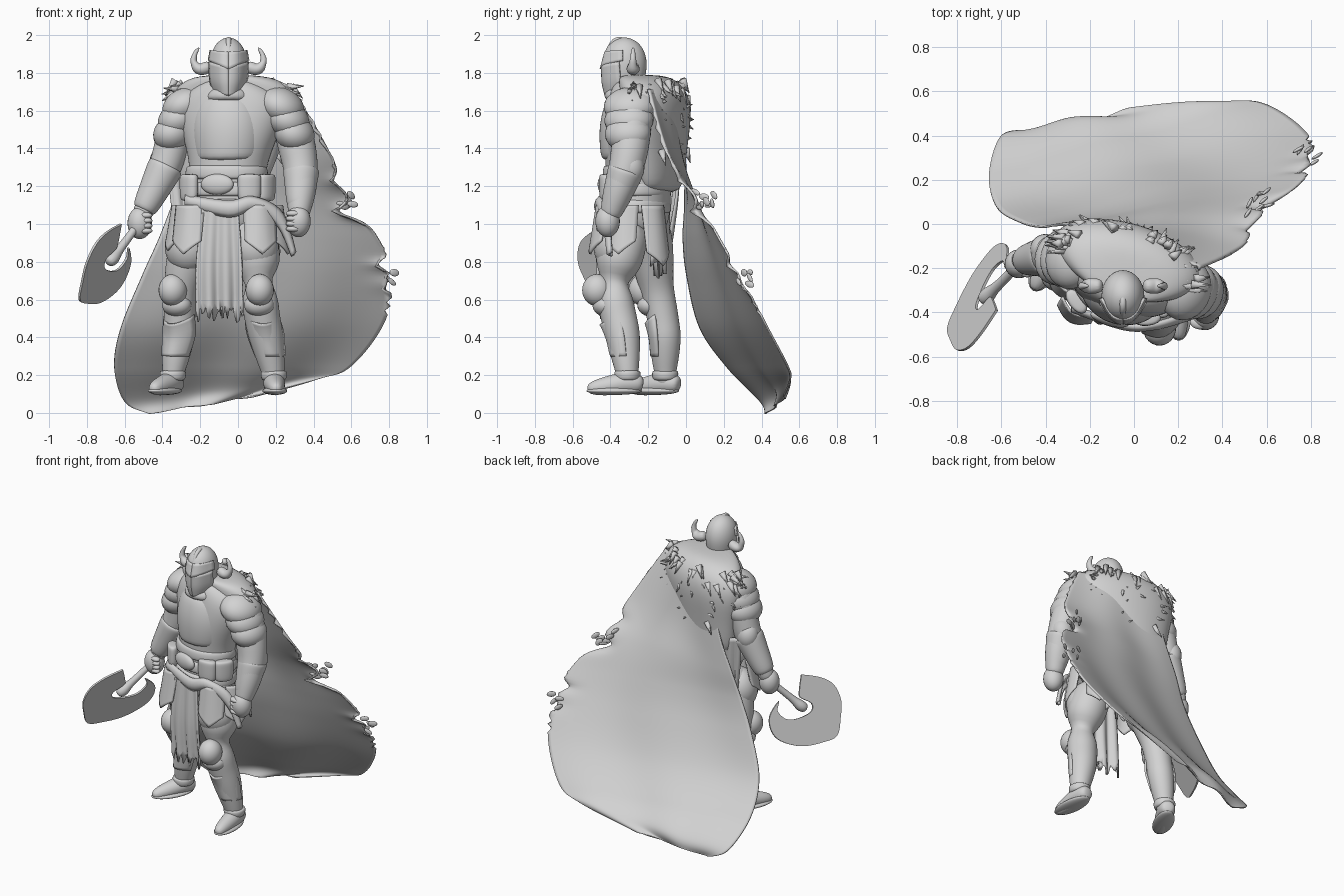
import bpy, bmesh, math, random
from mathutils import Vector, Matrix

random.seed(4)
if "Cube" in bpy.data.objects:
    bpy.data.objects.remove(bpy.data.objects["Cube"])

grey = bpy.data.materials.new("plain_grey")
grey.use_nodes = True
grey.diffuse_color = (0.65, 0.65, 0.65, 1)
grey.node_tree.nodes["Principled BSDF"].inputs["Base Color"].default_value = grey.diffuse_color
TURN = math.radians(-16)   # the body is turned to its right


def finish(name, bm, smooth=True, subsurf=0, thick=0):
    bmesh.ops.recalc_face_normals(bm, faces=bm.faces)
    me = bpy.data.meshes.new(name)
    bm.to_mesh(me)
    bm.free()
    me.materials.append(grey)
    if smooth:
        me.shade_smooth()
    ob = bpy.data.objects.new(name, me)
    bpy.context.collection.objects.link(ob)
    if thick:
        mod = ob.modifiers.new("thickness", 'SOLIDIFY')
        mod.thickness, mod.offset = thick, 0
    if subsurf:
        mod = ob.modifiers.new("smooth", 'SUBSURF')
        mod.levels = mod.render_levels = subsurf
    return ob


def skin(name, loops):
    """Closed skin over a stack of point loops."""
    bm = bmesh.new()
    rows = [[bm.verts.new(p) for p in loop] for loop in loops]
    n = len(rows[0])
    for a, b in zip(rows, rows[1:]):
        for i in range(n):
            j = (i + 1) % n
            bm.faces.new((a[i], a[j], b[j], b[i]))
    bm.faces.new(rows[0])
    bm.faces.new(rows[-1])
    return finish(name, bm, subsurf=2)


def circle(n=16):
    return [(math.cos(2 * math.pi * i / n), math.sin(2 * math.pi * i / n)) for i in range(n)]


def stack(name, rings, turn=TURN):
    """Horizontal ellipses (x, y, z, rx, ry)."""
    rot = Matrix.Rotation(turn, 3, 'Z')
    return skin(name, [[Vector((x, y, z)) + rot @ Vector((c * rx, s * ry, 0)) for c, s in circle()]
                       for x, y, z, rx, ry in rings])


def tube(name, pts, n=12):
    """Round rings (x, y, z, r) square to the path."""
    loops = []
    for i, p in enumerate(pts):
        d = Vector(pts[min(i + 1, len(pts) - 1)][:3]) - Vector(pts[max(i - 1, 0)][:3])
        q = d.to_track_quat('Z', 'Y')
        loops.append([Vector(p[:3]) + q @ Vector((c * p[3], s * p[3], 0)) for c, s in circle(n)])
    return skin(name, loops)


def ball(name, loc, size, turn=TURN, tilt=0):
    bm = bmesh.new()
    m = Matrix.Translation(loc) @ Matrix.Rotation(turn, 4, 'Z') @ Matrix.Rotation(tilt, 4, 'Y')
    bmesh.ops.create_uvsphere(bm, u_segments=24, v_segments=14, radius=1,
                              matrix=m @ Matrix.Diagonal((*size, 1)))
    return finish(name, bm)


def spline(pts, t):
    """Smooth point along a list of points, t from 0 to 1."""
    f = t * (len(pts) - 1)
    i = min(int(f), len(pts) - 2)
    f -= i
    a, b, c, d = (Vector(pts[max(0, min(k, len(pts) - 1))]) for k in range(i - 1, i + 3))
    return 0.5 * (2 * b + (c - a) * f + (2 * a - 5 * b + 4 * c - d) * f**2 + (3 * b - a - 3 * c + d) * f**3)


def sheet(name, left, right, nu, nv, shape, thick=0.012):
    """Cloth or plate between two edges; shape(u, v) offsets it."""
    bm = bmesh.new()
    grid = []
    for j in range(nv + 1):
        v = j / nv
        a, b = spline(left, v), spline(right, v)
        grid.append([bm.verts.new(a.lerp(b, i / nu) + shape(i / nu, v)) for i in range(nu + 1)])
    for j in range(nv):
        for i in range(nu):
            bm.faces.new((grid[j][i], grid[j][i + 1], grid[j + 1][i + 1], grid[j + 1][i]))
    return finish(name, bm, thick=thick)


# Torso, armour bands and fur mantle
stack("torso", [(-.05, -.25, .92, .15, .13), (-.06, -.25, 1.05, .22, .17), (-.06, -.25, 1.2, .21, .17),
                (-.05, -.25, 1.33, .21, .18), (-.04, -.24, 1.48, .27, .19), (-.03, -.23, 1.63, .31, .18),
                (-.04, -.25, 1.72, .22, .14), (-.045, -.28, 1.78, .08, .08)])
stack("chest_plate", [(-.06, -.29, 1.33, .17, .15), (-.05, -.29, 1.36, .185, .165), (-.05, -.285, 1.5, .21, .18),
                      (-.05, -.28, 1.62, .19, .16), (-.05, -.28, 1.7, .12, .12)])
for z in (1.1, 1.19, 1.28):
    stack("waist_band", [(-.06, -.26, z - .045, .21, .165), (-.06, -.26, z - .04, .23, .185),
                         (-.06, -.26, z + .03, .225, .18), (-.06, -.26, z + .035, .19, .155)])
ball("belt_buckle", (-.11, -.43, 1.21), (.09, .03, .055))
for x, y, a in ((-.26, -.35, -.9), (.06, -.425, .1), (.15, -.37, .9)):
    c, rot = Vector((x, y, 0)), Matrix.Rotation(a, 3, 'Z')
    skin("belt_pouch", [[c + rot @ Vector((sx * w, sy * w * .55, z)) for sx, sy in ((-1, -1), (1, -1), (1, 1), (-1, 1))]
                        for z, w in ((1.12, .05), (1.135, .068), (1.22, .07), (1.255, .07), (1.265, .05))])
stack("neck_guard", [(-.045, -.3, 1.64, .14, .13), (-.045, -.31, 1.69, .125, .13), (-.045, -.31, 1.73, .09, .1)], 0)
stack("fur_mantle", [(-.08, -.15, 1.16, .2, .09), (-.08, -.14, 1.22, .25, .12), (-.05, -.14, 1.4, .29, .13),
                     (-.03, -.15, 1.58, .36, .165), (-.02, -.17, 1.7, .35, .165), (-.03, -.21, 1.775, .25, .14),
                     (-.04, -.25, 1.79, .1, .09)])
bm = bmesh.new()
for i in range(120):
    a = random.uniform(-.3, math.pi + .3)
    x, y = .36 * math.cos(a), .17 * math.sin(a)
    base = Matrix.Rotation(TURN, 3, 'Z') @ Vector((x, y, 0)) * random.uniform(.8, .98)
    base += Vector((-.03, -.17, random.uniform(1.54, 1.73) - (.2 if i % 3 == 0 and abs(x) < .25 else 0)))
    aim = Vector((x * 1.3, y * 1.4, random.uniform(-.75, .1))) + Vector((random.uniform(-.15, .15), 0, 0))
    m = Matrix.Translation(base) @ aim.to_track_quat('Z', 'Y').to_matrix().to_4x4()
    bmesh.ops.create_cone(bm, segments=6, radius1=.022, radius2=.002, depth=.09, cap_ends=True, matrix=m)
finish("fur_tufts", bm)

# Helmet with face guard, crest and horns
HX, HY = -.05, -.325
stack("helmet", [(HX, HY - .02, 1.68, .06, .08), (HX, HY - .01, 1.71, .08, .105), (HX, HY, 1.8, .097, .118),
                 (HX, HY, 1.87, .102, .122), (HX, HY, 1.935, .083, .1), (HX, HY, 1.975, .047, .057),
                 (HX, HY, 1.988, .01, .01)], 0)
tube("helmet_crest", [(HX, HY + .11, 1.85, .008), (HX, HY + .08, 1.94, .012), (HX, HY - .03, 1.988, .018),
                      (HX, HY - .07, 1.965, .014), (HX, HY - .11, 1.87, .012), (HX, HY - .12, 1.8, .008)], 8)
for s in (-1, 1):
    sheet("face_guard", [(HX, HY - .118, 1.83), (HX, HY - .116, 1.75), (HX, HY - .1, 1.68)],
          [(HX + s * .102, HY - .03, 1.86), (HX + s * .097, HY - .02, 1.76), (HX + s * .075, HY, 1.69)],
          8, 8, lambda u, v: Vector((0, -.03 * math.sin(math.pi * u), 0)))
    sheet("brow_plate", [(HX, HY - .1, 1.91), (HX, HY - .126, 1.82)],
          [(HX + s * .095, HY - .01, 1.92), (HX + s * .105, HY - .01, 1.865)],
          8, 4, lambda u, v: Vector((0, -.033 * math.sin(math.pi * u), 0)))
    tube("horn", [(HX + (.01 if s > 0 else -.01) + s * x, HY + .045, z, r) for x, z, r in
                  ((.08, 1.84, .033), (.13, 1.815, .037), (.165, 1.825, .035), (.18, 1.87, .027),
                   (.165, 1.91, .016), (.145, 1.935, .003))])

# Arms, layered shoulder plates, bracers and fists
arms = {
    "right": [(-.29, -.14, 1.64, .1), (-.325, -.14, 1.52, .1), (-.36, -.14, 1.38, .095), (-.385, -.145, 1.3, .09),
              (-.45, -.15, 1.17, .075), (-.5, -.165, 1.07, .055), (-.52, -.17, 1.02, .05)],
    "left": [(.24, -.28, 1.64, .1), (.285, -.28, 1.52, .105), (.32, -.3, 1.38, .11), (.335, -.32, 1.28, .1),
             (.335, -.36, 1.17, .085), (.325, -.39, 1.08, .065), (.32, -.405, 1.03, .055)]}
for side, pts in arms.items():
    s = -1 if side == "right" else 1
    tube(side + "_arm", pts)
    for k, w in enumerate((.125, .116, .108)):
        c = Vector(pts[0][:3]).lerp(Vector(pts[2][:3]), .06 + .28 * k) + Vector((s * (.012 * k - .015), -.015, 0))
        ball(side + "_shoulder_plate", c, (w, w + .016, .095), TURN, s * .45)
    low, high = Vector(pts[5][:3]), Vector(pts[3][:3])
    tube(side + "_bracer", [(*low.lerp(high, t), r) for t, r in
                            ((0, .05), (.03, .07), (.5, .084), (.95, .1), (1.05, .098), (1.06, .06))])
    ball(side + "_elbow_guard", Vector(pts[3][:3]) + Vector((s * .015, .03, .02)), (.07, .07, .09))
    hand = Vector(pts[-1][:3])
    ball(side + "_fist", hand + Vector((0, -.01, -.015)), (.065, .065, .085))
    for k in range(4):
        ball(side + "_finger", hand + Vector((-s * .03, -.045, .025 - .027 * k)), (.038, .025, .017))

# Axe with a crescent blade lying on a tilted plane
tube("axe_handle", [(-.46, -.11, 1.1, .018), (-.52, -.18, 1.01, .022), (-.6, -.265, .9, .022),
                    (-.64, -.3, .85, .026), (-.66, -.32, .82, .04), (-.69, -.35, .79, .03)])
outline = [(-.62, 1), (-.69, .96), (-.75, .9), (-.8, .8), (-.825, .7), (-.84, .6), (-.8, .58), (-.73, .585),
           (-.65, .64), (-.6, .71), (-.57, .8), (-.58, .875), (-.59, .82), (-.63, .765), (-.67, .75),
           (-.71, .77), (-.7, .82), (-.65, .87), (-.635, .92), (-.62, 1)]
rim = [spline(outline, i / 76) for i in range(76)]
bm = bmesh.new()
bm.faces.new([bm.verts.new((p.x, 1.75 + 2 * p.x - .9 * p.y, p.y)) for p in rim])
finish("axe_blade", bm, smooth=False, thick=.012)

# Legs, knee guards, greaves and boots
legs = {
    "right": ([(-.18, -.2, 1.02, .12), (-.25, -.185, .88, .125), (-.285, -.17, .75, .112), (-.305, -.15, .64, .092),
               (-.31, -.125, .52, .09), (-.31, -.11, .42, .1), (-.33, -.11, .3, .08), (-.345, -.11, .2, .06),
               (-.35, -.1, .13, .06)], Vector((-.45, -.85, 0))),
    "left": ([(.06, -.3, 1.02, .12), (.09, -.34, .88, .135), (.11, -.37, .75, .13), (.11, -.385, .64, .11),
              (.125, -.36, .52, .098), (.145, -.335, .42, .1), (.17, -.32, .3, .08), (.19, -.31, .2, .062),
              (.19, -.3, .13, .062)], Vector((.06, -1, 0)))}
for side, (pts, aim) in legs.items():
    aim.normalize()
    tube(side + "_leg", pts)
    knee = Vector(pts[3][:3])
    heading = math.atan2(aim.x, -aim.y)
    ball(side + "_knee_guard", knee + aim * .085 + Vector((0, 0, .01)), (.075, .08, .085), heading)
    ball(side + "_knee_wing", knee + aim * .04 + Vector((0, 0, -.07)), (.08, .07, .06), heading)
    ball(side + "_thigh_plate", Vector(pts[1][:3]) + aim * .03, (.125, .12, .14), heading)
    # shin plate hugging the front half of the calf
    across = aim.cross((0, 0, 1))
    shin = [Vector(p[:3]) for p in pts[4:7]]
    sheet(side + "_greave", [p + across * w for p, w in zip(shin, (.085, .095, .076))],
          [p - across * w for p, w in zip(shin, (.085, .095, .076))], 12, 8,
          lambda u, v: (aim * (.094 - .018 * v) + Vector((0, 0, -.05 * (1 - v)))) * math.sin(math.pi * u) ** .7)
    ankle = Vector(pts[8][:3])
    tube(side + "_boot_cuff", [(*Vector(pts[7][:3]) + Vector((0, 0, dz)), r)
                               for dz, r in ((-.03, .05), (-.025, .07), (.02, .075), (.025, .06))])
    tube(side + "_boot", [(*ankle + aim * d + Vector((0, 0, z - .13)), r) for d, z, r in
                          ((-.075, .15, .03), (-.05, .155, .055), (.03, .16, .062), (.1, .145, .055),
                           (.17, .135, .045), (.225, .125, .025))])
    ball(side + "_sole", ankle + aim * .08 + Vector((0, 0, -.013)), (.066, .148, .022), heading)


# Loincloths, side tassets and torn rags
def folds(depth):
    return lambda u, v: Vector((0, depth * math.sin(u * 17) * (.3 + v), -.09 * v * random.random() ** 2 if v > .9 else 0))


sheet("front_loincloth", [(-.19, -.42, 1.1), (-.22, -.43, .8), (-.22, -.42, .57)],
      [(.0, -.45, 1.1), (.02, -.46, .8), (.025, -.44, .56)], 24, 16, folds(.014))
sheet("back_loincloth", [(-.2, -.09, 1.1), (-.2, -.1, .95), (-.18, -.12, .8)],
      [(.09, -.14, 1.1), (.1, -.15, .95), (.08, -.17, .8)], 20, 10, folds(.014))
sheet("mantle_rag", [(-.37, -.08, 1.3), (-.35, -.1, 1.1), (-.31, -.12, .88)],
      [(-.24, -.03, 1.3), (-.22, -.05, 1.1), (-.25, -.09, .88)], 12, 10, folds(.012))
for x, y, a, low in ((-.3, -.25, -1.1, .86), (-.25, -.37, -.5, .84), (.11, -.43, .25, .84),
                     (.19, -.33, 1.2, .84), (.13, -.18, 2.4, .78)):
    side = Vector((math.cos(a), math.sin(a), 0)) * .085
    out = Vector((math.sin(a), -math.cos(a), 0)) * .04
    top, end = Vector((x, y, 1.1)), Vector((x, y, low)) + out
    sheet("tasset", [top - side, end - side], [top + side, end + side], 10, 8,
          lambda u, v: out * math.sin(math.pi * u) + Vector((0, 0, .07 * (abs(u - .5) * 2) * v)))
sheet("hip_sash", [(-.28, -.37, 1.1), (-.05, -.45, 1.04), (.1, -.45, 1.08), (.22, -.42, .98), (.29, -.39, .83)],
      [(-.28, -.37, 1.15), (-.05, -.45, 1.12), (.08, -.45, 1.14), (.23, -.41, 1.06), (.3, -.39, .85)],
      4, 24, lambda u, v: Vector((0, -.02 * math.sin(math.pi * u), 0)), thick=.02)

# Windswept cape with a torn left edge, and loose scraps
cape_right = [(-.18, -.04, 1.7), (-.25, -.01, 1.35), (-.35, -.01, 1.1), (-.42, -.02, .92), (-.51, 0, .72),
              (-.62, .07, .45), (-.655, .22, .24), (-.6, .4, .06), (-.47, .43, -.006)]
cape_left = [(.3, -.2, 1.71), (.5, -.1, 1.37), (.6, .05, 1.14), (.76, .18, .91), (.83, .29, .72),
             (.77, .42, .47), (.6, .54, .25), (.43, .56, .18), (.1, .53, .09)]


def billow(u, v):
    ripple = .01 * math.sin(u * 13 + v * 4) * (.3 + v) + .03 * math.sin(math.pi * u) * (1 - v)
    bite = sum(d * math.exp(-((v - c) / .022) ** 2) for c, d in ((.2, .05), (.29, .12), (.46, .07), (.52, .04)))
    rag = .035 * random.random() if u == 1 and v < .6 else 0
    pull = bite * max(0, (u - .8) / .2) ** 2 + rag
    return Vector((-pull, ripple - pull * .5, ripple * .4 * math.sin(math.pi * u)))


sheet("cape", cape_right, cape_left, 60, 90, billow, .01)
for i in range(14):
    near = Vector((.56, .1, 1.12)) if i < 9 else Vector((.79, .3, .73))
    spot = near + Vector([random.uniform(-.05, .05) for k in range(3)])
    ball("cape_scrap", spot, (.03, .008, random.uniform(.01, .02)), random.uniform(.3, 1.2), random.uniform(-.3, 1))
